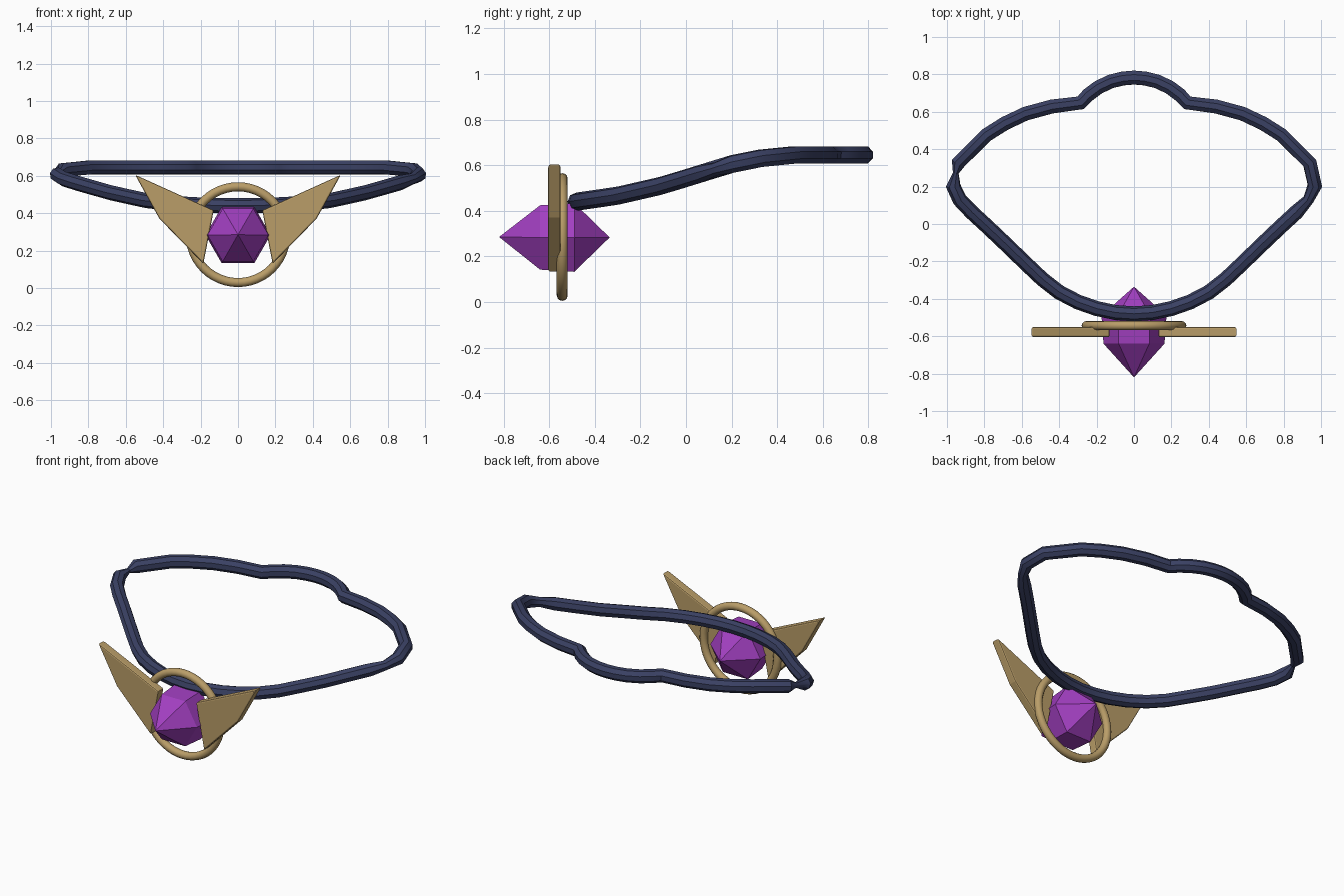
import bpy, bmesh, math

if "Cube" in bpy.data.objects:
    bpy.data.objects.remove(bpy.data.objects["Cube"])


def material(name, rgb):
    m = bpy.data.materials.new(name)
    m.diffuse_color = (*rgb, 1)
    m.use_nodes = True
    m.node_tree.nodes["Principled BSDF"].inputs["Base Color"].default_value = m.diffuse_color
    return m


navy = material("navy cord", (0.042, 0.052, 0.125))
gold = material("antique gold", (0.49, 0.34, 0.14))
purple = material("purple crystal", (0.36, 0.05, 0.53))


def mesh_object(name, verts, faces, mat):
    me = bpy.data.meshes.new(name)
    bm = bmesh.new()
    vs = [bm.verts.new(v) for v in verts]
    for f in faces:
        bm.faces.new([vs[i] for i in f])
    bmesh.ops.recalc_face_normals(bm, faces=bm.faces)
    bm.to_mesh(me)
    bm.free()
    me.materials.append(mat)
    ob = bpy.data.objects.new(name, me)
    bpy.context.collection.objects.link(ob)
    return ob


def smooth(ob, degrees):
    bpy.ops.object.select_all(action='DESELECT')
    ob.select_set(True)
    bpy.context.view_layer.objects.active = ob
    bpy.ops.object.shade_smooth_by_angle(angle=math.radians(degrees))


# Neck cord: right half of the loop in plan, front to back; height follows y
half = [(0, -0.48), (0.10, -0.473), (0.20, -0.452), (0.30, -0.417), (0.40, -0.365),
        (0.49, -0.295), (0.58, -0.21), (0.68, -0.113), (0.78, -0.018), (0.87, 0.065),
        (0.932, 0.13), (0.967, 0.205), (0.94, 0.325), (0.79, 0.475), (0.69, 0.538),
        (0.58, 0.59), (0.44, 0.628), (0.285, 0.648), (0.245, 0.69), (0.19, 0.731),
        (0.125, 0.762), (0.06, 0.778), (0, 0.783)]
rise = [(-0.48, 0.44), (-0.3, 0.466), (-0.1, 0.512), (0.2, 0.605), (0.4, 0.645), (1, 0.645)]


def height(y):
    for (y0, z0), (y1, z1) in zip(rise, rise[1:]):
        if y <= y1:
            return z0 + (z1 - z0) * (y - y0) / (y1 - y0)


path = [(x, y, 0.04) for x, y in half]
left = [(-x, y, 0.04) for x, y in half[1:-1]]
path[10] = (0.932, 0.13, 0.03)              # pinch on the right
left.insert(11, (-0.953, 0.272, 0.016))     # pinch on the left
path += left[::-1]

curve = bpy.data.curves.new("neck_cord_path", 'CURVE')
curve.dimensions = '3D'
curve.bevel_depth = 0.04
curve.bevel_resolution = 2
spline = curve.splines.new('POLY')
spline.points.add(len(path) - 1)
spline.use_cyclic_u = True
for p, (x, y, r) in zip(spline.points, path):
    p.co = (x, y, height(y), 1)
    p.radius = r / 0.04
cord = bpy.data.objects.new("neck_cord", curve)
bpy.context.collection.objects.link(cord)
curve.materials.append(navy)
bpy.ops.object.select_all(action='DESELECT')
cord.select_set(True)
bpy.context.view_layer.objects.active = cord
bpy.ops.object.convert(target='MESH')
cord = bpy.context.view_layer.objects.active
smooth(cord, 40)

# Ring around the gem
bpy.ops.mesh.primitive_torus_add(major_radius=0.256, minor_radius=0.024, major_segments=48,
                                 minor_segments=12, location=(0, -0.543, 0.285),
                                 rotation=(math.pi / 2, 0, 0))
ring = bpy.context.object
ring.name = "gem_ring"
ring.data.materials.append(gold)
smooth(ring, 60)

# Pair of flat wings with softened edges
outline = [(0.55, 0.605), (0.42, 0.37), (0.185, 0.13), (0.13, 0.415)]
n = len(outline)
for side, name in ((1, "right_wing"), (-1, "left_wing")):
    verts = [(side * x, y, z) for y in (-0.605, -0.55) for x, z in outline]
    faces = [range(n), range(n, 2 * n)]
    faces += [(i, (i + 1) % n, n + (i + 1) % n, n + i) for i in range(n)]
    wing = mesh_object(name, verts, faces, gold)
    bev = wing.modifiers.new("soft_edges", 'BEVEL')
    bev.width = 0.008
    bev.segments = 2

# Six-sided crystal with a point at each end
verts = [(0, -0.82, 0.285)]
for y, r in ((-0.64, 0.163), (-0.49, 0.174)):
    verts += [(r * math.cos(k * math.pi / 3), y, 0.283 + r * math.sin(k * math.pi / 3))
              for k in range(6)]
verts.append((0, -0.335, 0.283))
faces = []
for k in range(6):
    a, b = 1 + k, 1 + (k + 1) % 6
    faces += [(0, a, b), (a, b, b + 6, a + 6), (a + 6, b + 6, 13)]
mesh_object("crystal", verts, faces, purple)
